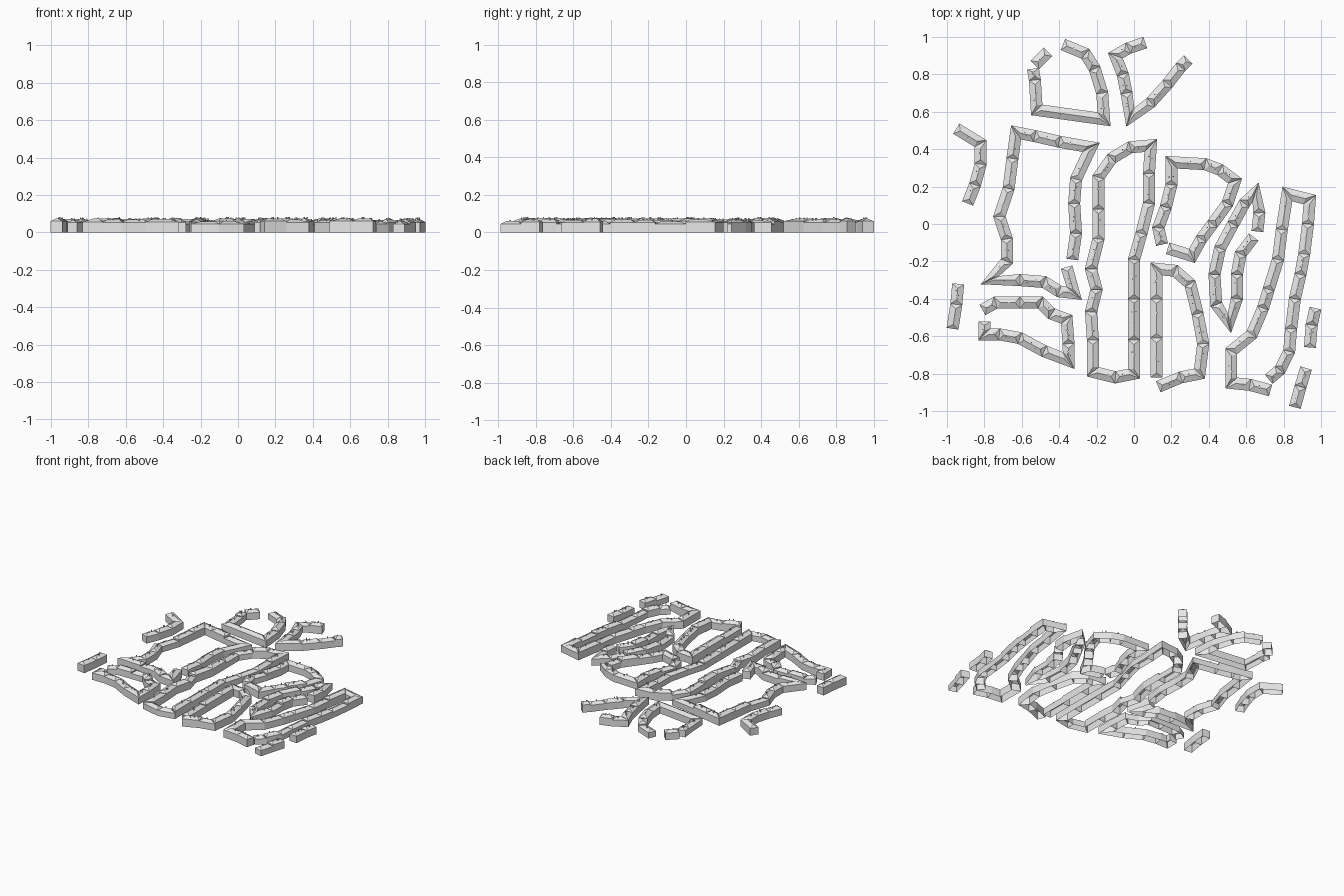
import bpy, bmesh, random
from mathutils import Vector

random.seed(4)
if "Cube" in bpy.data.objects:
    bpy.data.objects.remove(bpy.data.objects["Cube"], do_unlink=True)

HALF_WIDTH = 0.032
MITRE_LIMIT = 1.7

stone = bpy.data.materials.new("pale_grey")
stone.use_nodes = True
grey = (0.8, 0.8, 0.8, 1)
stone.diffuse_color = grey
stone.node_tree.nodes["Principled BSDF"].inputs["Base Color"].default_value = grey


def cross_sections(points, closed):
    """Left and right street corners at every bend, mitred along the row."""
    sections = []
    count = len(points)
    for i, point in enumerate(points):
        before = points[i - 1] if i or closed else None
        after = points[(i + 1) % count] if i < count - 1 or closed else None
        into = (point - before).normalized() if before else None
        out = (after - point).normalized() if after else into
        into = into or out
        tangent = (into + out).normalized()
        side = Vector((-tangent.y, tangent.x))
        stretch = max(side.dot(Vector((-out.y, out.x))), 1 / MITRE_LIMIT)
        offset = side * HALF_WIDTH / stretch
        sections.append((point + offset, point - offset))
    return sections


def lift(flat, height):
    return Vector((flat.x, flat.y, height))


def add_box(bm, centre, along, size, bottom, top):
    """Small upright box without a floor, used for chimneys."""
    across = Vector((-along.y, along.x))
    ring = [centre + (along * a + across * b) * size
            for a, b in ((1, 1), (-1, 1), (-1, -1), (1, -1))]
    low = [bm.verts.new(lift(p, bottom)) for p in ring]
    high = [bm.verts.new(lift(p, top)) for p in ring]
    for k in range(len(ring)):
        bm.faces.new((low[k - 1], low[k], high[k], high[k - 1]))
    bm.faces.new(high)


def add_house(bm, start, end):
    """Walls open underneath, a low hipped roof and a few chimneys."""
    eave = random.choice((0.044, 0.052, 0.054, 0.056, 0.06))
    ridge = eave + random.uniform(0.013, 0.018)
    ring = (start[0], start[1], end[1], end[0])
    low = [bm.verts.new(lift(p, 0)) for p in ring]
    high = [bm.verts.new(lift(p, eave)) for p in ring]
    for k in range(len(ring)):
        bm.faces.new((low[k - 1], low[k], high[k], high[k - 1]))

    # ridge pulled in from both ends
    first = (start[0] + start[1]) / 2
    last = (end[0] + end[1]) / 2
    length = (last - first).length
    along = (last - first).normalized()
    inset = along * min(0.024, length * 0.3)
    near = bm.verts.new(lift(first + inset, ridge))
    far = bm.verts.new(lift(last - inset, ridge))
    a, b, c, d = high
    bm.faces.new((a, b, near))
    bm.faces.new((b, c, far, near))
    bm.faces.new((c, d, far))
    bm.faces.new((d, a, near, far))

    # chimneys
    across = Vector((-along.y, along.x))
    for n in range(random.randint(1, 3)):
        spot = first.lerp(last, random.uniform(0.3, 0.7))
        spot += across * random.uniform(-0.012, 0.012)
        add_box(bm, spot, along, 0.003, eave, ridge + 0.006)


def terrace(name, *path, closed=False):
    """A row of joined houses along a path given in hundredths."""
    points = [Vector(p) / 100 for p in path]
    sections = cross_sections(points, closed)
    if closed:
        sections.append(sections[0])
    bm = bmesh.new()
    for start, end in zip(sections, sections[1:]):
        add_house(bm, start, end)
    bmesh.ops.recalc_face_normals(bm, faces=bm.faces)
    mesh = bpy.data.meshes.new(name)
    bm.to_mesh(mesh)
    bm.free()
    mesh.materials.append(stone)
    block = bpy.data.objects.new(name, mesh)
    bpy.context.scene.collection.objects.link(block)


# Rows at the back
terrace("back_left_court",
        (-54, 83), (-53, 77), (-52, 61), (-16, 56), (-17, 70),
        (-21, 83), (-26, 91), (-38, 96))
terrace("back_left_cottage", (-53, 85), (-46, 92))
terrace("back_fork",
        (6, 97), (-3, 94), (-10, 90), (-6, 80), (-4, 70), (-2, 57),
        (9, 65), (18, 75), (25, 84), (29, 88))

# Rows on the right-hand side of the model
terrace("side_row_upper",
        (-95, 51), (-82, 43), (-82, 32), (-85, 21), (-89, 11))
terrace("side_row_lower", (-94, -32), (-95, -43), (-97, -56))
terrace("large_court",
        (-33, -19), (-31, -5), (-32, 11), (-31, 24), (-23, 41),
        (-40, 44), (-53, 47), (-63, 49), (-65, 35), (-67, 19),
        (-72, 4), (-68, -8), (-68, -20), (-77, -30), (-61, -30),
        (-48, -31), (-40, -36), (-32, -37), (-36, -23))
terrace("small_court",
        (-81, -46), (-74, -42), (-61, -42), (-50, -42), (-44, -48),
        (-36, -51), (-35, -64), (-35, -73), (-48, -68), (-61, -61),
        (-72, -59), (-80, -59), (-80, -52))

# Rows in the middle
terrace("central_ring",
        (-2, 41), (-12, 35), (-19, 25), (-19, 8), (-19, -8),
        (-23, -24), (-20, -35), (-23, -47), (-22, -62), (-22, -79),
        (-10, -82), (0, -80), (0, -62), (0, -40), (0, -19),
        (4, -5), (8, 11), (8, 27), (9, 42), closed=True)
terrace("middle_court",
        (15, -11), (13, -2), (17, 9), (20, 21), (20, 33), (38, 32),
        (46, 29), (54, 23), (50, 11), (42, 0), (36, -8), (31, -17),
        (18, -13))
terrace("front_court",
        (13, -87), (25, -82), (35, -80), (37, -64), (34, -48),
        (30, -32), (22, -25), (12, -24), (12, -40), (12, -61),
        (12, -82))

# Rows on the left-hand side of the model
terrace("narrow_court",
        (66, -4), (67, 6), (65, 17), (59, 11), (53, 0), (46, -13),
        (43, -27), (44, -43), (51, -53), (55, -40), (55, -27),
        (57, -16), (64, -7))
terrace("long_court",
        (73, -89), (62, -86), (52, -85), (52, -68), (63, -59),
        (69, -45), (72, -35), (77, -19), (79, -3), (82, 16),
        (94, 13), (93, 0), (91, -16), (89, -27), (86, -40),
        (84, -56), (83, -68), (78, -78), (72, -83))
terrace("corner_row_upper", (97, -45), (95, -54), (94, -66))
terrace("corner_row_lower", (92, -77), (89, -87), (86, -98))
